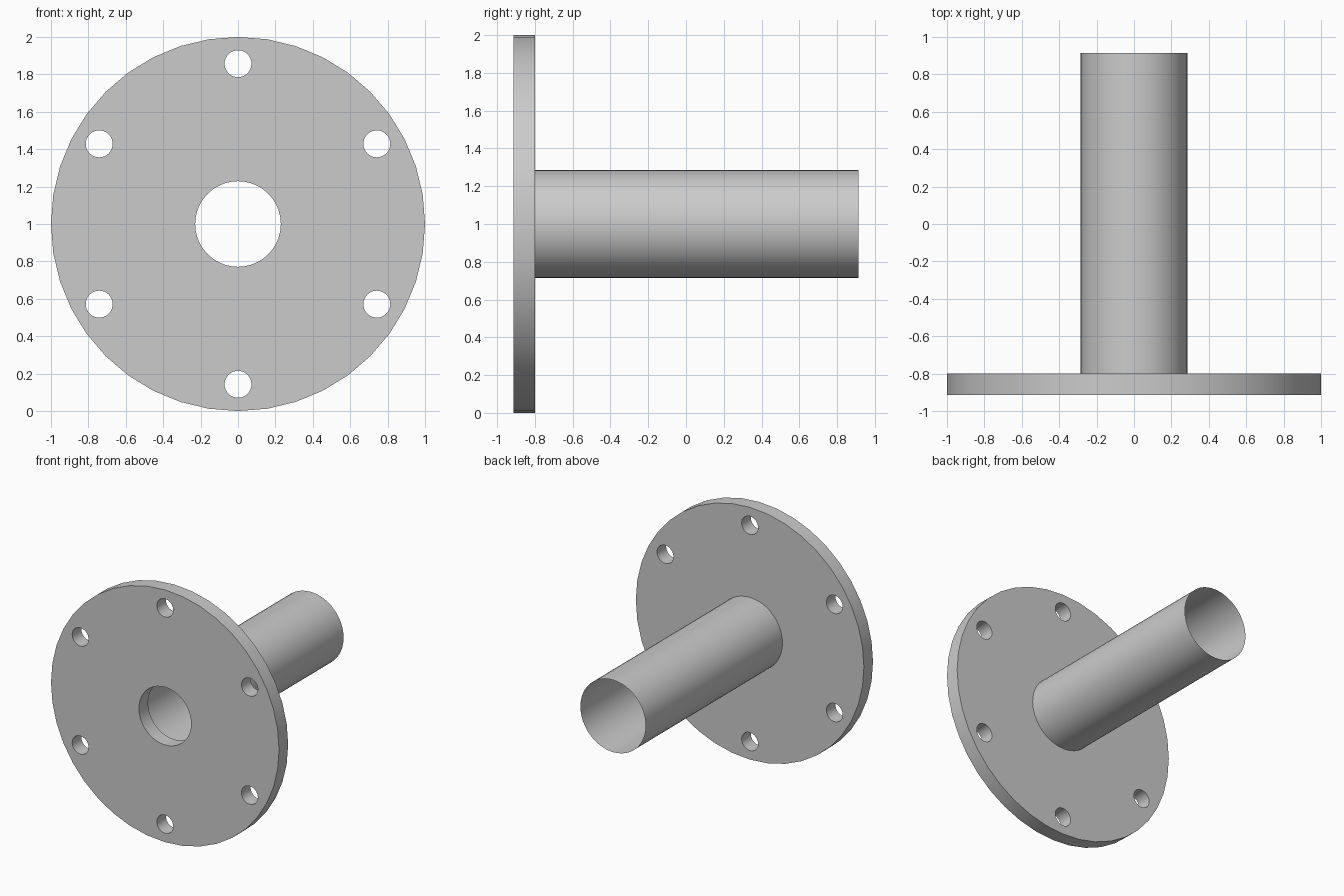
import bpy, bmesh
from math import sin, cos, tau, radians

cube = bpy.data.objects.get("Cube")
if cube:
    bpy.data.objects.remove(cube, do_unlink=True)

CENTRE_Z = 1.0
FRONT, PLATE_BACK, REAR = -0.914, -0.8, 0.914
PLATE_R, BORE_R, TUBE_R = 1.0, 0.229, 0.286
BOLT_R, BOLT_CIRCLE, BOLTS = 0.072, 0.857, 6

steel = bpy.data.materials.new("plain grey metal")
steel.use_nodes = True
grey = (0.6, 0.6, 0.6, 1)
steel.diffuse_color = grey
steel.node_tree.nodes["Principled BSDF"].inputs["Base Color"].default_value = grey


def ring(bm, radius, sides, y, x=0, z=CENTRE_Z):
    """Closed loop of edges facing along y."""
    verts = [bm.verts.new((x + radius * cos(tau * i / sides), y,
                           z + radius * sin(tau * i / sides))) for i in range(sides)]
    return [bm.edges.new((v, verts[(i + 1) % sides])) for i, v in enumerate(verts)]


def extrude(bm, geom, depth):
    new = bmesh.ops.extrude_face_region(bm, geom=geom, use_keep_orig=True)["geom"]
    verts = [g for g in new if isinstance(g, bmesh.types.BMVert)]
    bmesh.ops.translate(bm, verts=verts, vec=(0, depth, 0))


def finish(bm, name):
    bmesh.ops.recalc_face_normals(bm, faces=bm.faces)
    mesh = bpy.data.meshes.new(name)
    bm.to_mesh(mesh)
    bm.free()
    mesh.materials.append(steel)
    obj = bpy.data.objects.new(name, mesh)
    bpy.context.collection.objects.link(obj)
    bpy.ops.object.select_all(action='DESELECT')
    obj.select_set(True)
    bpy.context.view_layer.objects.active = obj
    bpy.ops.object.shade_smooth_by_angle(angle=radians(30))


# Flange plate with a central bore and a circle of bolt holes
bm = bmesh.new()
edges = ring(bm, PLATE_R, 40, FRONT) + ring(bm, BORE_R, 40, FRONT)
for i in range(BOLTS):
    a = tau * (i / BOLTS + 0.25)
    edges += ring(bm, BOLT_R, 32, FRONT, BOLT_CIRCLE * cos(a),
                  CENTRE_Z + BOLT_CIRCLE * sin(a))
bmesh.ops.triangle_fill(bm, edges=edges, use_beauty=True, normal=(0, -1, 0))
extrude(bm, bm.faces[:], PLATE_BACK - FRONT)
finish(bm, "flange_plate")

# Thin open pipe behind the plate
bm = bmesh.new()
rim = ring(bm, TUBE_R, 48, PLATE_BACK)
new = bmesh.ops.extrude_edge_only(bm, edges=rim)["geom"]
bmesh.ops.translate(bm, vec=(0, REAR - PLATE_BACK, 0),
                    verts=[g for g in new if isinstance(g, bmesh.types.BMVert)])
finish(bm, "pipe")
